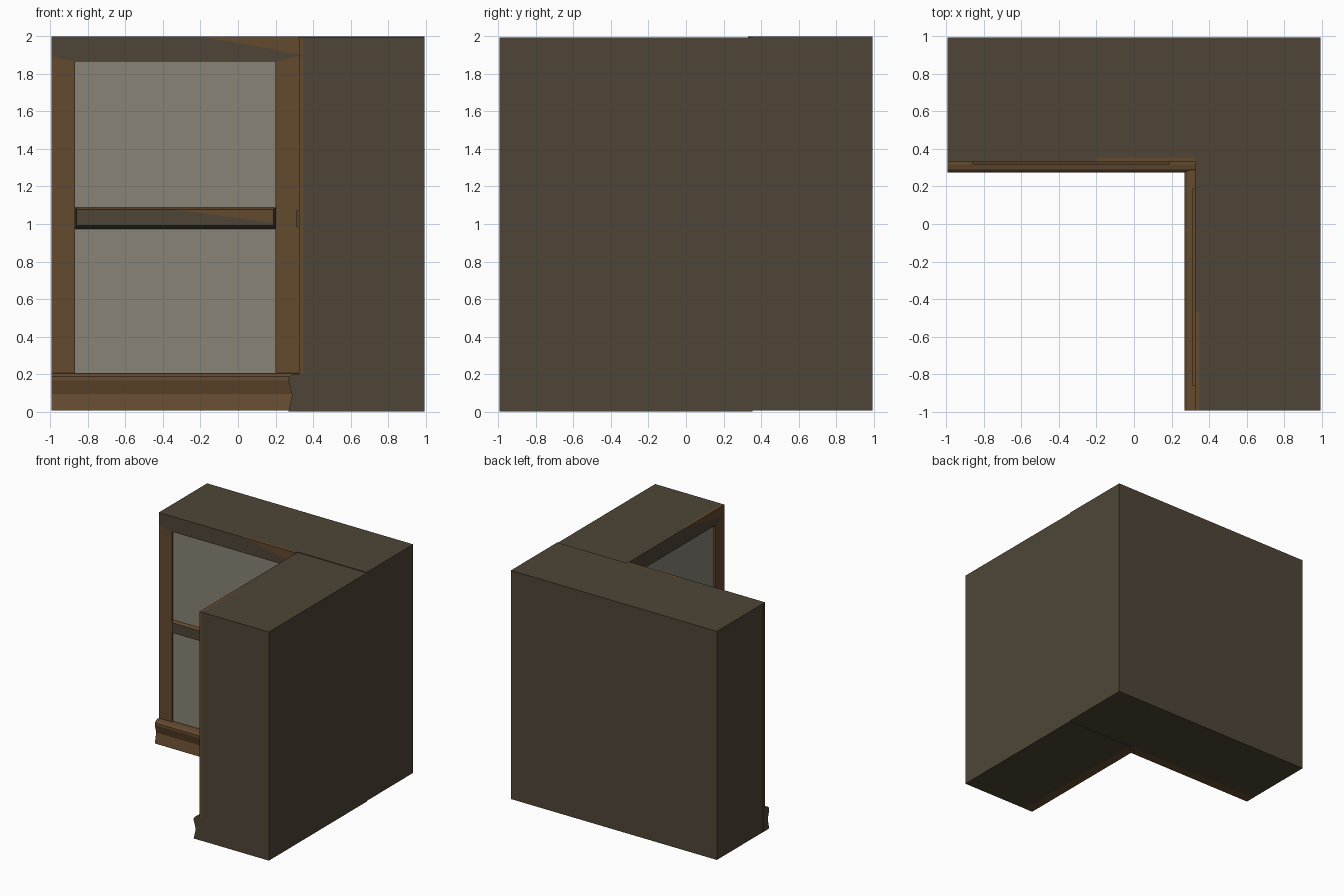
import bpy, bmesh, math
from mathutils import Matrix

cube = bpy.data.objects.get("Cube")
if cube:
    bpy.data.objects.remove(cube, do_unlink=True)


def material(name, rgb):
    lin = [((c / 255 + 0.055) / 1.055) ** 2.4 for c in rgb] + [1]
    m = bpy.data.materials.new(name)
    m.use_nodes = True
    m.diffuse_color = lin
    bsdf = m.node_tree.nodes["Principled BSDF"]
    bsdf.inputs["Base Color"].default_value = lin
    bsdf.inputs["Roughness"].default_value = 0.9
    return m


DARK = material("dark plaster", (78, 69, 54))
WOOD = material("brown wood", (100, 74, 47))
PANEL = material("pale grey panel", (136, 132, 118))


def finish(name, bm, mats, place, rule=None):
    bmesh.ops.recalc_face_normals(bm, faces=bm.faces[:])
    if rule:
        for f in bm.faces:
            f.material_index = rule(f.normal)
    me = bpy.data.meshes.new(name)
    bm.to_mesh(me)
    bm.free()
    for m in mats:
        me.materials.append(m)
    ob = bpy.data.objects.new(name, me)
    ob.matrix_world = place
    bpy.context.collection.objects.link(ob)
    return ob


def prism(name, pts, sweep, mats, place, rule=None):
    """Extrude a flat outline along a vector."""
    bm = bmesh.new()
    face = bm.faces.new([bm.verts.new(p) for p in pts])
    out = bmesh.ops.extrude_face_region(bm, geom=[face])["geom"]
    bmesh.ops.translate(bm, vec=sweep, verts=[v for v in out if isinstance(v, bmesh.types.BMVert)])
    return finish(name, bm, mats, place, rule)


def board(name, xz, y0, y1, mat, place):
    return prism(name, [(x, y0, z) for x, z in xz], (0, y1 - y0, 0), [mat], place)


def rect(x0, x1, z0, z1):
    return [(x0, z0), (x1, z0), (x1, z1), (x0, z1)]


W, IN, H, T = 0.66, 0.535, 1.994, 0.025   # half width, half opening, height, board thickness
E = 0.994                                 # outer extent


def panelled_face(side, place):
    # side stiles, cut at a slant where they meet the top rail
    for s, outer, tag in ((-1, 1.885, "left"), (1, 1.89, "right")):
        board(f"{side}_{tag}_stile", [(s * W, 0.199), (s * IN, 0.199), (s * IN, 1.86), (s * W, outer)],
              0, T, WOOD, place)
    # top rail with its bare wood corner
    board(f"{side}_top_rail", [(-W, H), (0.135, H), (W, 1.90), (W, 1.89), (IN, 1.86), (-IN, 1.86), (-W, 1.885)],
          0, T, DARK, place)
    board(f"{side}_top_rail_wood", [(0.135, H), (W, H), (W, 1.90)], 0, T, WOOD, place)
    # recessed panels
    for tag, z0, z1 in (("lower", 0.199, 0.97), ("upper", 1.08, 1.86)):
        board(f"{side}_{tag}_panel", rect(-IN, IN, z0, z1), T - 0.006, T, PANEL, place)
    # bevelled middle rail, standing slightly proud
    bm = bmesh.new()
    back = [bm.verts.new((x, T, z)) for x, z in rect(-IN, IN, 0.965, 1.085)]
    front = [bm.verts.new((x, -0.012, z)) for x, z in rect(-0.525, 0.525, 0.985, 1.072)]
    bm.faces.new(back)
    bm.faces.new(front)
    for i in range(4):
        j = (i + 1) % 4
        bm.faces.new((back[i], back[j], front[j], front[i]))
    finish(f"{side}_middle_rail", bm, [DARK, WOOD], place, lambda n: int(n.z > 0.3))
    board(f"{side}_middle_rail_wood", [(0, 1.071), (0.52, 1.071), (0.52, 1.0)], -0.014, -0.012, WOOD, place)
    # moulded skirting with plain ends
    profile = [(T, 0), (-0.056, 0), (-0.036, 0.088), (-0.056, 0.16),
               (-0.055, 0.18), (-0.04, 0.195), (-0.015, 0.2), (T, 0.2)]
    prism(f"{side}_skirting", [(-W, y, z) for y, z in profile], (2 * W, 0, 0),
          [WOOD, DARK], place, lambda n: int(abs(n.x) > 0.9))


# the same panelling on both inner faces of the corner
panelled_face("back", Matrix.Translation((-0.335, 0.33, 0.006)))
panelled_face("side", Matrix.Translation((0.325, -0.335, 0)) @ Matrix.Rotation(-math.pi / 2, 4, "Z"))

# solid wall blocks and the post filling the inner corner
I = Matrix.Identity(4)
lift = Matrix.Translation((0, 0, 0.006))
board("back_wall", rect(-E, E, 0, H), 0.33 + T, E, DARK, lift)
board("side_wall", rect(0.325 + T, E, 0, H), -E, 0.33 + T, DARK, I)
board("corner_post", rect(0.325, 0.325 + T, 0, H), 0.325, 0.33 + T, DARK, I)
